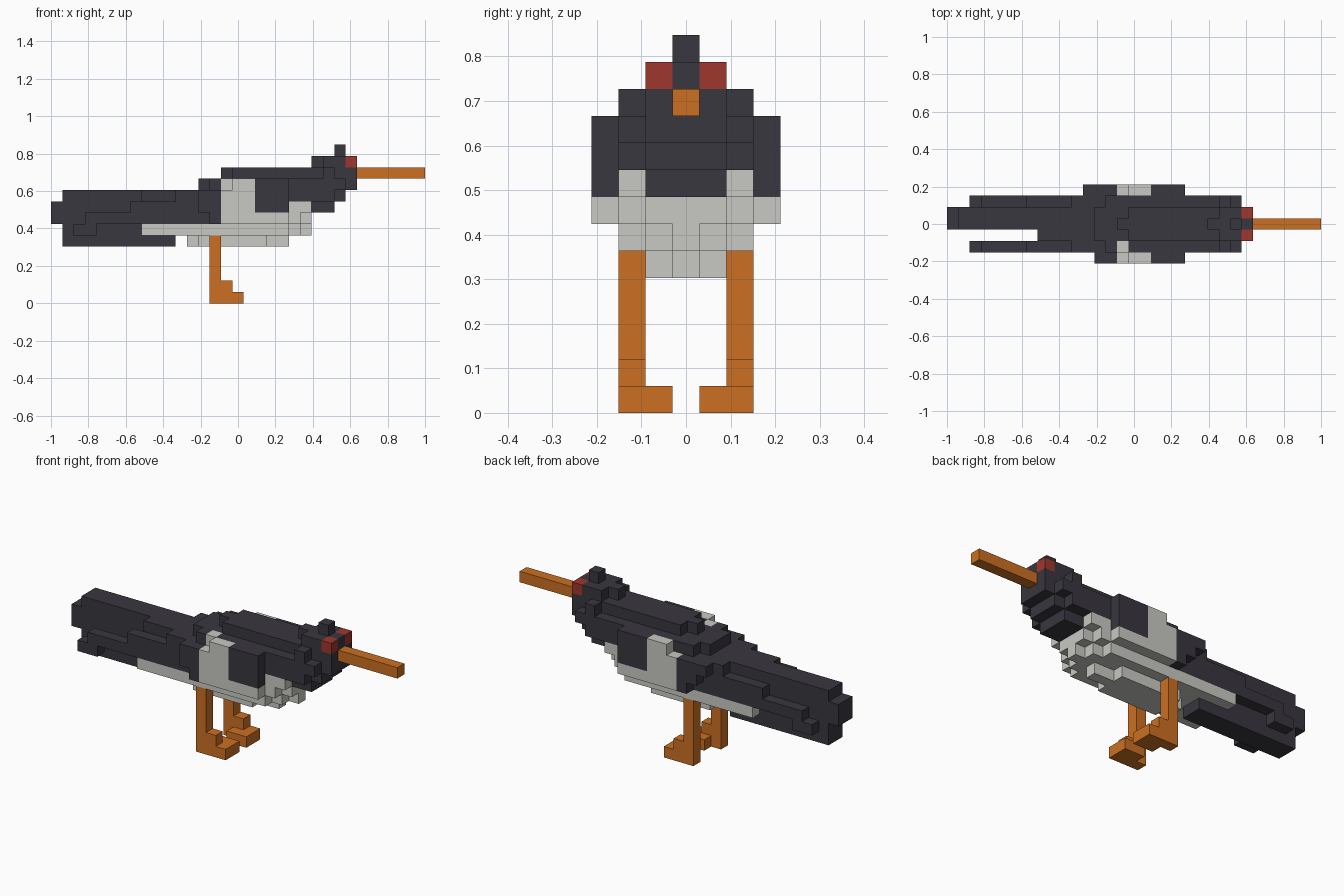
import bpy, bmesh
from mathutils import Vector

cube = bpy.data.objects.get("Cube")
if cube:
    bpy.data.objects.remove(cube, do_unlink=True)

U = 2 / 33                      # size of one block
ORIGIN = Vector((-1, -3.5 * U, 0))


def material(name, rgb):
    lin = [((c / 255 + 0.055) / 1.055) ** 2.4 for c in rgb] + [1]
    m = bpy.data.materials.new(name)
    m.use_nodes = True
    m.diffuse_color = lin
    m.node_tree.nodes["Principled BSDF"].inputs["Base Color"].default_value = lin
    return m


DARK = material("charcoal", (57, 55, 63))
PALE = material("pale grey", (201, 201, 195))
ORANGE = material("orange", (204, 112, 34))
RED = material("red", (160, 54, 46))

cells = {}                      # block position -> part name
parts = {}                      # part name -> material


def part(name, mat, boxes, mirror=False):
    """Fill boxes given as inclusive block ranges (x0, x1, y0, y1, z0, z1)."""
    parts[name] = mat
    for x0, x1, y0, y1, z0, z1 in boxes:
        for x in range(x0, x1 + 1):
            for y in range(y0, y1 + 1):
                for z in range(z0, z1 + 1):
                    cells[x, y, z] = name
                    if mirror:
                        cells[x, 6 - y, z] = name


# Central tail fan
part("tail", DARK, [
    (0, 0, 3, 4, 7, 8),
    (1, 12, 3, 4, 6, 9),
    (1, 10, 3, 4, 5, 5),
    (8, 12, 2, 2, 7, 9),
])

# Back, neck and head
part("back", DARK, [
    (13, 25, 2, 4, 9, 9),
    (13, 24, 2, 4, 8, 8),
    (13, 14, 2, 4, 7, 7),
    (13, 26, 2, 4, 10, 10),
    (15, 15, 3, 3, 11, 11),
    (16, 26, 2, 4, 11, 11),
])
part("shoulders", DARK, [
    (12, 24, 1, 1, 9, 9),
    (14, 23, 1, 1, 10, 10),
], mirror=True)
part("cheeks", DARK, [
    (23, 25, 1, 1, 10, 10),
    (24, 24, 1, 1, 11, 11),
], mirror=True)
part("head", DARK, [
    (23, 26, 3, 3, 12, 12),
    (24, 25, 2, 4, 12, 12),
])
part("crest", DARK, [(25, 25, 3, 3, 13, 13)])

# Pale underside
part("belly", PALE, [
    (12, 20, 3, 3, 5, 5),
    (13, 18, 2, 2, 5, 5),
    (8, 21, 2, 2, 6, 6),
    (8, 22, 3, 3, 6, 6),
    (8, 20, 1, 1, 6, 6),
    (15, 22, 2, 3, 7, 7),
    (15, 21, 1, 1, 7, 7),
    (15, 22, 1, 1, 8, 8),
], mirror=True)

# Long wing feathers lying beside the tail
part("wing_feathers", DARK, [
    (2, 3, 1, 1, 6, 6),
    (3, 14, 1, 1, 7, 7),
    (7, 14, 1, 1, 8, 8),
    (11, 14, 1, 1, 9, 9),
], mirror=True)

# Folded wings with a pale band
part("wing_rear", DARK, [(13, 14, 0, 0, 8, 9), (14, 14, 0, 0, 7, 7)], mirror=True)
part("left_wing_tip", DARK, [(12, 12, 6, 6, 9, 9)])
part("wing_front", DARK, [(18, 20, 0, 0, 8, 10)], mirror=True)
part("wing_band", PALE, [
    (15, 15, 0, 0, 7, 9),
    (16, 17, 0, 0, 7, 10),
    (18, 20, 0, 0, 7, 7),
], mirror=True)
part("right_band_top", PALE, [(15, 15, 1, 1, 10, 10)])

# Face
part("eyes", RED, [(26, 26, 2, 2, 12, 12)], mirror=True)
part("beak", ORANGE, [(27, 32, 3, 3, 11, 11)])

# Legs with toes turned inward
part("legs", ORANGE, [
    (14, 14, 1, 1, 0, 5),
    (15, 15, 1, 1, 1, 1),
    (15, 16, 1, 2, 0, 0),
], mirror=True)


def build(name, mat):
    """Skin the exposed sides of one part's blocks and merge flat areas."""
    bm = bmesh.new()
    verts = {}

    def vert(p):
        if p not in verts:
            verts[p] = bm.verts.new(ORIGIN + Vector(p) * U)
        return verts[p]

    for cell in [c for c, n in cells.items() if n == name]:
        for axis in range(3):
            for side in (0, 1):
                near = list(cell)
                near[axis] += 2 * side - 1
                if tuple(near) in cells:
                    continue
                quad = []
                for a, b in ((0, 0), (1, 0), (1, 1), (0, 1)):
                    p = list(cell)
                    p[axis] += side
                    p[(axis + 1) % 3] += a
                    p[(axis + 2) % 3] += b
                    quad.append(vert(tuple(p)))
                bm.faces.new(quad if side else quad[::-1])
    bmesh.ops.dissolve_limit(bm, angle_limit=0.01, verts=bm.verts, edges=bm.edges)
    mesh = bpy.data.meshes.new(name)
    bm.to_mesh(mesh)
    bm.free()
    mesh.materials.append(mat)
    bpy.context.collection.objects.link(bpy.data.objects.new(name, mesh))


for part_name, part_mat in parts.items():
    build(part_name, part_mat)
